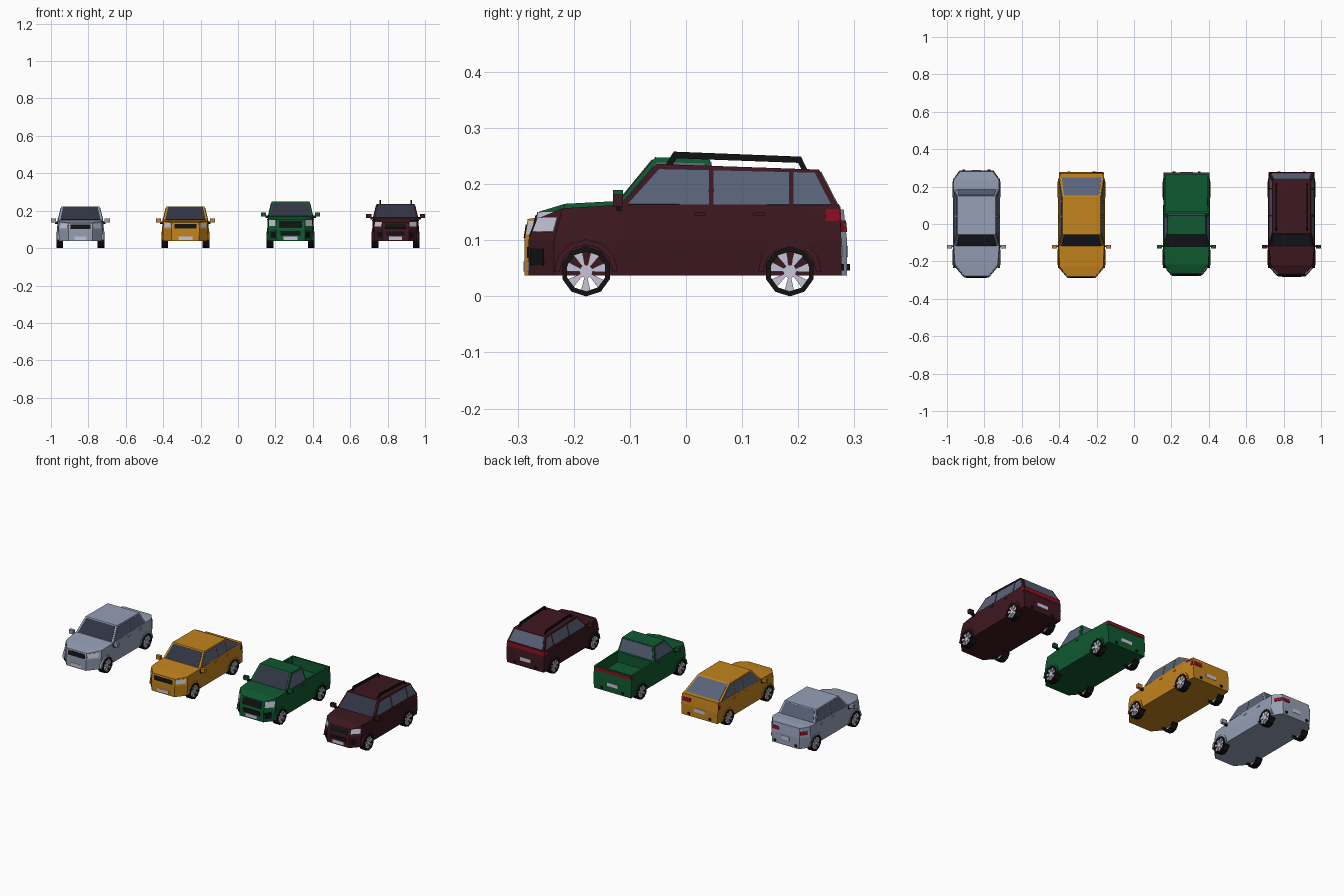
import bpy, bmesh, math
from mathutils import Vector as V
from mathutils.geometry import normal

if "Cube" in bpy.data.objects:
    bpy.data.objects.remove(bpy.data.objects["Cube"])


def mat(name, r, g, b):
    m = bpy.data.materials.new(name)
    m.diffuse_color = (r, g, b, 1)
    m.use_nodes = True
    m.node_tree.nodes["Principled BSDF"].inputs["Base Color"].default_value = m.diffuse_color
    return m


GLASS = mat("glass", .1, .125, .19)
DARK = mat("dark_glass", .03, .035, .055)
BLACK = mat("black", .006, .006, .006)
LIGHT = mat("light", .57, .56, .68)
RED = mat("red", .26, .005, .015)


def mesh(name, verts, faces, m, cx, edit=None):
    bm = bmesh.new()
    vs = [bm.verts.new(v) for v in verts]
    for f in faces:
        bm.faces.new([vs[i] for i in f])
    bmesh.ops.recalc_face_normals(bm, faces=bm.faces)
    if edit:
        edit(bm)
    me = bpy.data.meshes.new(name)
    bm.to_mesh(me)
    bm.free()
    me.materials.append(m)
    ob = bpy.data.objects.new(name, me)
    ob.location.x = cx
    bpy.context.collection.objects.link(ob)
    return ob


def mirrored(p):
    return V((-p[0], p[1], p[2]))


def prisms(name, pairs, m, cx, mirror=True):
    """Each pair is an inner and an outer outline, bridged into a solid."""
    if mirror:
        pairs = pairs + [([mirrored(p) for p in a], [mirrored(p) for p in b]) for a, b in pairs]
    vs, fs = [], []
    for a, b in pairs:
        o, n = len(vs), len(a)
        vs += a + b
        fs += [list(range(o, o + n)), list(range(o + n, o + 2 * n))]
        fs += [[o + i, o + (i + 1) % n, o + n + (i + 1) % n, o + n + i] for i in range(n)]
    mesh(name, vs, fs, m, cx)


def panel(name, outlines, m, cx, mirror=True, out=.002):
    """Thin plates lying on the surface, facing away from the car centre."""
    pairs = []
    for o in outlines:
        o = [V(p) for p in o]
        n = normal(o)
        mid = sum(o, V()) / len(o)
        if n.dot(mid - V((0, 0, .1))) < 0:
            n = -n
        pairs.append(([p - n * .004 for p in o], [p + n * out for p in o]))
    prisms(name, pairs, m, cx, mirror)


def extrude_x(name, outlines, x0, x1, m, cx):
    prisms(name, [([V((x0, y, z)) for y, z in o], [V((x1, y, z)) for y, z in o]) for o in outlines], m, cx)


def rect(y0, y1, z0, z1):
    return [(y0, z0), (y1, z0), (y1, z1), (y0, z1)]


def arc(y, z, r0, r1, a0, a1):
    return [(y + r * math.cos(a), z + r * math.sin(a)) for r, a in ((r0, a0), (r1, a0), (r1, a1), (r0, a1))]


def car(name, cx, paint, plan, nose, tail, house, posts, mirror_z, bed=False):
    # lower body: three stacked plan outlines
    n = len(plan)
    ytop = [y + (nose if i < 2 else -tail if i == n - 1 else 0) for i, (w, y, z) in enumerate(plan)]
    L = [[V((w * .97, y, .037)) for w, y, z in plan],
         [V((w, y, .1)) for w, y, z in plan],
         [V((w * .97, yt, z)) for (w, y, z), yt in zip(plan, ytop)]]
    vs = [p for lay in L for p in lay + [mirrored(q) for q in reversed(lay)]]
    r = 2 * n
    fs = [[k * r + i, k * r + (i + 1) % r, (k + 1) * r + (i + 1) % r, (k + 1) * r + i]
          for k in range(2) for i in range(r)]
    fs += [[k + i, k + i + 1, k + r - 2 - i, k + r - 1 - i] for k in (0, 2 * r) for i in range(n - 1)]

    def dig(bm):
        # open load bed
        f = max((f for f in bm.faces if f.normal.z > .8), key=lambda f: f.calc_center_median().y)
        bmesh.ops.inset_individual(bm, faces=[f], thickness=.014)
        bmesh.ops.inset_individual(bm, faces=[f], thickness=.0005, depth=-.06)

    mesh(name + "_body", vs, fs, paint, cx, dig if bed else None)

    def on_body(i, u, z):
        ends = []
        for lay in L:
            a = mirrored(lay[0]) if i < 0 else lay[i]
            b = mirrored(lay[-1]) if i == n - 1 else lay[i + 1]
            ends.append(a.lerp(b, u))
        k = 0 if z < .1 else 1
        return ends[k].lerp(ends[k + 1], (z - ends[k].z) / (ends[k + 1].z - ends[k].z))

    def patch(part, i, u0, u1, z0, z1, m, out=.002):
        panel(name + part, [[on_body(i, u0, z0), on_body(i, u1, z0), on_body(i, u1, z1), on_body(i, u0, z1)]],
              m, cx, 0 <= i < n - 1, out)

    # cabin
    b0, t0, t1, b1, z0, z1, z2 = house
    wb, wt = .121, .102
    base = [V((wb, b0, z0)), V((wb, b1, z0)), V((-wb, b1, z0)), V((-wb, b0, z0))]
    roof = [V((wt, t0, z1)), V((wt, t1, z2)), V((-wt, t1, z2)), V((-wt, t0, z1))]
    prisms(name + "_cabin", [(base, roof)], paint, cx, False)

    def on_end(a, b, u, v):
        return base[a].lerp(base[b], u).lerp(roof[a].lerp(roof[b], u), v)

    for part, a, b, m in (("_windshield", 3, 0, DARK), ("_rear_window", 1, 2, GLASS)):
        panel(name + part, [[on_end(a, b, u, v) for u, v in ((.05, .08), (.95, .08), (.95, .94), (.05, .94))]],
              m, cx, False)

    # side windows between the posts
    def side(y, v):
        f = (y - b0) / (b1 - b0)
        return V((wb + (wt - wb) * v, y, z0 + (z1 + (z2 - z1) * f - z0) * v))

    lo, hi = .1, .9
    front = [b0 + (t0 - b0) * v + .011 for v in (lo, hi)]
    back = [b1 + (t1 - b1) * v - .011 for v in (lo, hi)]
    edges = [front] + [e for p in posts for e in ([p - .004] * 2, [p + .004] * 2)] + [back]
    panel(name + "_side_windows", [[side(a[0], lo), side(b[0], lo), side(b[1], hi), side(a[1], hi)]
                                   for a, b in zip(edges[::2], edges[1::2])], GLASS, cx)

    # wheels with open spokes, and arch flares
    step = math.tau / 10
    tyre, spokes, flares = [], [], []
    for y in (-.178, .185):
        tyre += [arc(y, .0445, .0355, .0445, (i - .5) * step, (i + .5) * step) for i in range(10)]
        for i in range(7):
            a = i * math.tau / 7 + .2
            spokes.append(arc(y, .0445, .008, .036, a - .24, a + .24))
        spokes.append([(y + .012 * math.cos(i * step), .0445 + .012 * math.sin(i * step)) for i in range(10)])
        flares += [arc(y, .0445, .047, .057, i * math.pi / 6, (i + 1) * math.pi / 6) for i in range(6)]
    extrude_x(name + "_tyres", tyre, .092, .1275, BLACK, cx)
    extrude_x(name + "_wheel_spokes", spokes, .11, .1255, LIGHT, cx)
    extrude_x(name + "_arch_flares", flares, .112, .1262, paint, cx)

    # mirrors, handles, tailpipes
    extrude_x(name + "_mirrors", [rect(-.13, -.112, mirror_z, mirror_z + .022)], .13, .1575, paint, cx)
    extrude_x(name + "_mirror_arms", [rect(-.124, -.115, mirror_z - .008, mirror_z + .006)], .112, .135, BLACK, cx)
    hz = z0 - .012
    extrude_x(name + "_handles", [rect(y - .01, y + .01, hz, hz + .006)
                                  for y in ([.025] if bed else [.025, .13])], .115, .1255, paint, cx)
    yr = plan[-1][1]
    extrude_x(name + "_tailpipes", [rect(yr - .02, yr + .005, .046, .058)], .06, .075, BLACK, cx)

    # number plates
    patch("_front_plate", -1, .25, .75, .044, .062, LIGHT)
    patch("_rear_plate", n - 1, .36, .64, .07, .09, LIGHT)
    return patch


silver = mat("silver_paint", .3, .35, .46)
orange = mat("orange_paint", .54, .23, .013)
green = mat("green_paint", .005, .1, .03)
maroon = mat("maroon_paint", .047, .009, .014)

# saloon
p = car("saloon", -.8425, silver,
        [(.065, -.287, .134), (.118, -.225, .142), (.125, -.12, .15), (.125, .235, .158), (.09, .287, .155)],
        .008, .006, (-.12, -.055, .15, .187, .145, .222, .22), [.042], .137)
p("_grille", -1, .08, .92, .102, .127, BLACK)
p("_headlights", 0, .05, .8, .108, .132, LIGHT)
p("_tail_lights", 3, .25, .95, .115, .135, RED)
p("_rear_lights", 4, .02, .25, .115, .135, RED)

# fastback
p = car("fastback", -.281, orange,
        [(.075, -.288, .138), (.12, -.235, .145), (.125, -.12, .15), (.125, .2, .16), (.118, .277, .157)],
        .006, .006, (-.12, -.055, .145, .266, .145, .222, .22), [.042, .122], .137)
p("_grille", -1, .1, .9, .104, .128, BLACK)
p("_headlights", 0, .05, .85, .11, .134, LIGHT)
p("_tail_lights", 3, .75, .98, .115, .138, RED)
p("_rear_lights", 4, .02, .25, .115, .138, RED)

# pickup
p = car("pickup", .281, green,
        [(.078, -.277, .15), (.12, -.228, .165), (.125, -.12, .17), (.125, .06, .17), (.123, .276, .165)],
        .012, .003, (-.125, -.055, .042, .056, .163, .248, .245), [], .168, True)
p("_grille", -1, .1, .9, .108, .145, BLACK)
p("_lower_grille", -1, .15, .85, .067, .092, BLACK)
p("_headlights", 0, .05, .9, .118, .15, LIGHT)
p("_fog_lights", 0, .1, .7, .055, .09, BLACK)
p("_tail_lights", 3, .93, .995, .142, .16, RED)
p("_rear_light_bar", 4, .01, .99, .142, .16, RED)

# estate with roof rails
p = car("estate", .8425, maroon,
        [(.072, -.281, .138), (.116, -.235, .157), (.125, -.12, .163), (.125, .2, .163), (.122, .277, .163)],
        .015, .004, (-.122, -.052, .237, .273, .156, .236, .226), [.045, .188], .16)
p("_grille", -1, .1, .9, .106, .132, BLACK)
p("_lower_grille", -1, .15, .85, .068, .088, BLACK)
p("_headlights", 0, .05, .9, .115, .14, LIGHT)
p("_fog_lights", 0, .1, .6, .055, .085, BLACK)
p("_tail_lights", 3, .66, .99, .134, .156, RED)
p("_rear_light_bar", 4, .01, .99, .134, .156, RED)
extrude_x("estate_roof_rails", [[(-.038, .232), (-.022, .258), (.205, .249), (.217, .224), (.207, .224),
                                 (.2, .238), (-.017, .246), (-.025, .232)]], .079, .087, BLACK, .8425)
